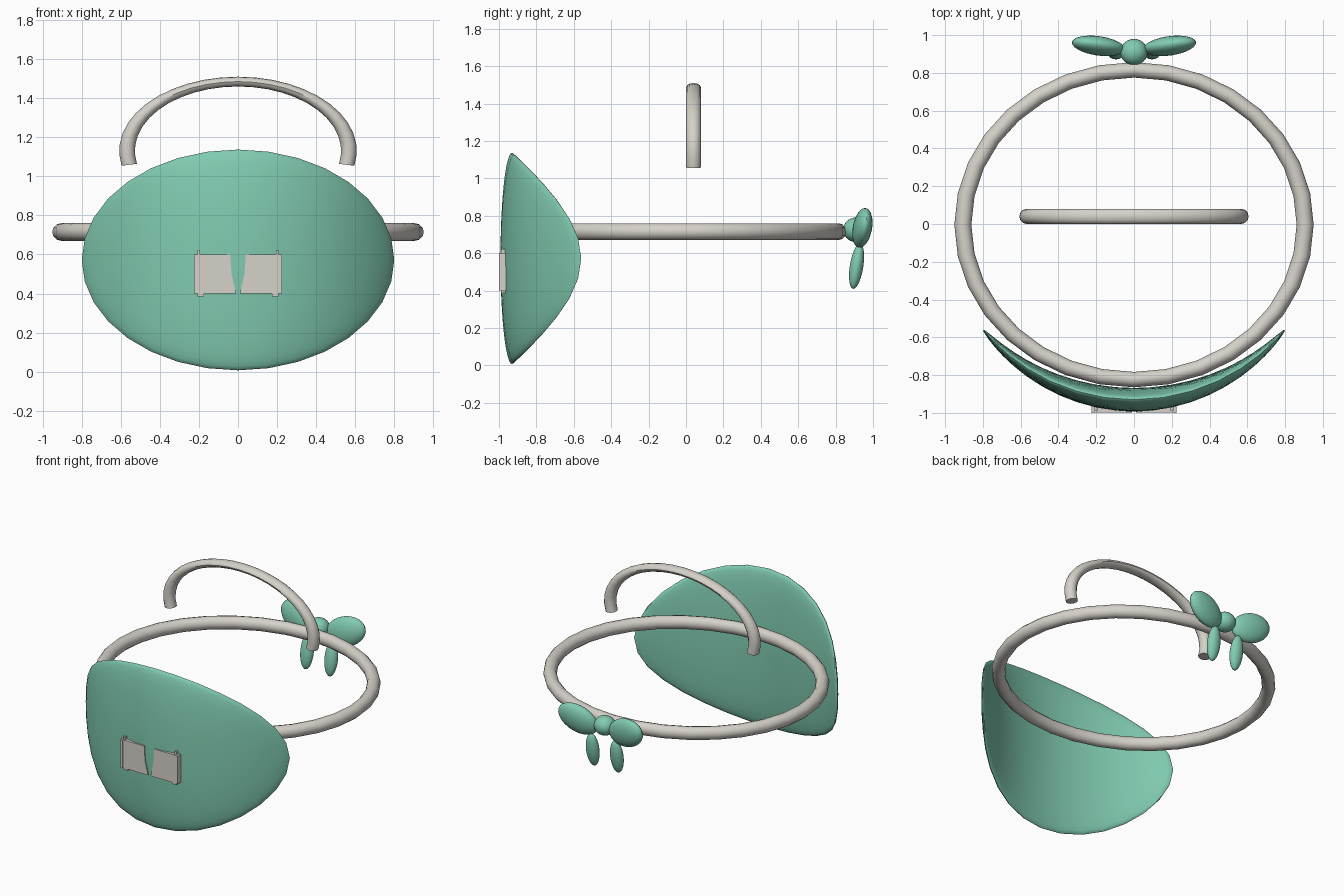
import bpy, bmesh
from math import sin, cos, pi, radians, sqrt
from mathutils import Matrix, Vector, Euler

cube = bpy.data.objects.get("Cube")
if cube:
    bpy.data.objects.remove(cube, do_unlink=True)


def material(name, rgb):
    m = bpy.data.materials.new(name)
    m.use_nodes = True
    m.diffuse_color = (*rgb, 1)
    m.node_tree.nodes["Principled BSDF"].inputs["Base Color"].default_value = (*rgb, 1)
    return m


GREEN = material("mint green", (0.22, 0.60, 0.44))
GREY = material("warm light grey", (0.67, 0.64, 0.59))


def finish(bm, name, mat, smooth=True):
    bmesh.ops.recalc_face_normals(bm, faces=bm.faces)
    mesh = bpy.data.meshes.new(name)
    bm.to_mesh(mesh)
    bm.free()
    mesh.materials.append(mat)
    ob = bpy.data.objects.new(name, mesh)
    bpy.context.collection.objects.link(ob)
    if smooth:
        bpy.ops.object.select_all(action="DESELECT")
        ob.select_set(True)
        bpy.context.view_layer.objects.active = ob
        bpy.ops.object.shade_smooth_by_angle(angle=radians(40))
    return ob


def hoop(name, major, minor, start, end, steps, matrix):
    """Round tube swept along an arc in the local xy plane, capped if open."""
    bm = bmesh.new()
    closed = end - start >= 2 * pi - 0.001
    sides = 12
    loops = []
    for i in range(steps if closed else steps + 1):
        a = start + (end - start) * i / steps
        loop = []
        for j in range(sides):
            b = 2 * pi * j / sides
            r = major + minor * cos(b)
            loop.append(bm.verts.new((r * cos(a), r * sin(a), minor * sin(b))))
        loops.append(loop)
    pairs = list(zip(loops, loops[1:]))
    if closed:
        pairs.append((loops[-1], loops[0]))
    else:
        bm.faces.new(loops[0])
        bm.faces.new(loops[-1])
    for p, q in pairs:
        for j in range(sides):
            k = (j + 1) % sides
            bm.faces.new((p[j], p[k], q[k], q[j]))
    bmesh.ops.transform(bm, matrix=matrix, verts=bm.verts)
    return finish(bm, name, GREY)


def ellipsoid(name, centre, radii, tilt=(0, 0, 0)):
    bm = bmesh.new()
    rot = Euler([radians(t) for t in tilt]).to_matrix().to_4x4()
    mat = Matrix.Translation(centre) @ rot @ Matrix.Diagonal((*radii, 1))
    bmesh.ops.create_uvsphere(bm, u_segments=24, v_segments=14, radius=1, matrix=mat)
    return finish(bm, name, GREEN)


def prism(name, outline, y_front, y_back):
    """Extrude an xz outline along y."""
    bm = bmesh.new()
    face = bm.faces.new([bm.verts.new((x, y_front, z)) for x, z in outline])
    out = bmesh.ops.extrude_face_region(bm, geom=[face])
    back = [v for v in out["geom"] if isinstance(v, bmesh.types.BMVert)]
    bmesh.ops.translate(bm, vec=(0, y_back - y_front, 0), verts=back)
    return finish(bm, name, GREY, smooth=False)


# Waist ring
hoop("waist_ring", 0.906, 0.045, 0, 2 * pi, 32,
     Matrix.Translation((0, -0.004, 0.715)) @ Matrix.Diagonal((1, 0.905, 1, 1)))

# Headband arc, standing upright
dip = radians(11.5)
hoop("headband", 0.568, 0.04, -dip, pi + dip, 24,
     Matrix.Translation((0, 0.04, 1.13)) @ Matrix.Diagonal((1, 1, 0.625, 1))
     @ Matrix.Rotation(pi / 2, 4, "X"))

# Curved lens-shaped front panel
bm = bmesh.new()
bmesh.ops.create_uvsphere(bm, u_segments=32, v_segments=24, radius=1,
                          matrix=Matrix.Rotation(pi / 2, 4, "X"))
BEND = 1.05
for v in bm.verts:
    x, y, z = v.co
    x *= 0.8
    v.co = (x, -0.93 + BEND - sqrt(BEND ** 2 - x * x) + 0.062 * y, 0.572 + 0.565 * z)
finish(bm, "front_panel", GREEN)

# Split pocket plate, with edge strips and tabs
for s, side in ((1, "left"), (-1, "right")):
    def mirrored(pts):
        return [(s * x, z) for x, z in pts]

    def box(x0, x1, z0, z1):
        return mirrored([(x0, z0), (x1, z0), (x1, z1), (x0, z1)])

    prism(side + "_pocket_plate",
          mirrored([(0.01, 0.4), (0.22, 0.4), (0.22, 0.6), (0.04, 0.6), (0.033, 0.5)]),
          -0.997, -0.955)
    prism(side + "_pocket_edge", box(0.208, 0.225, 0.4, 0.6), -1.0, -0.955)
    prism(side + "_pocket_top_tab", box(0.194, 0.208, 0.6, 0.622), -0.99, -0.955)
    prism(side + "_pocket_bottom_tab", box(0.175, 0.207, 0.386, 0.4), -0.99, -0.955)

    # Bow loop and tail
    ellipsoid(side + "_bow_loop", (s * 0.188, 0.943, 0.735), (0.147, 0.05, 0.1),
              (-8, -s * 20, s * 9))
    ellipsoid(side + "_bow_tail", (s * 0.095, 0.912, 0.53), (0.047, 0.036, 0.122),
              (-9, 0, 0))

# Bow knot
ellipsoid("bow_knot", (0, 0.91, 0.725), (0.072, 0.07, 0.066))
